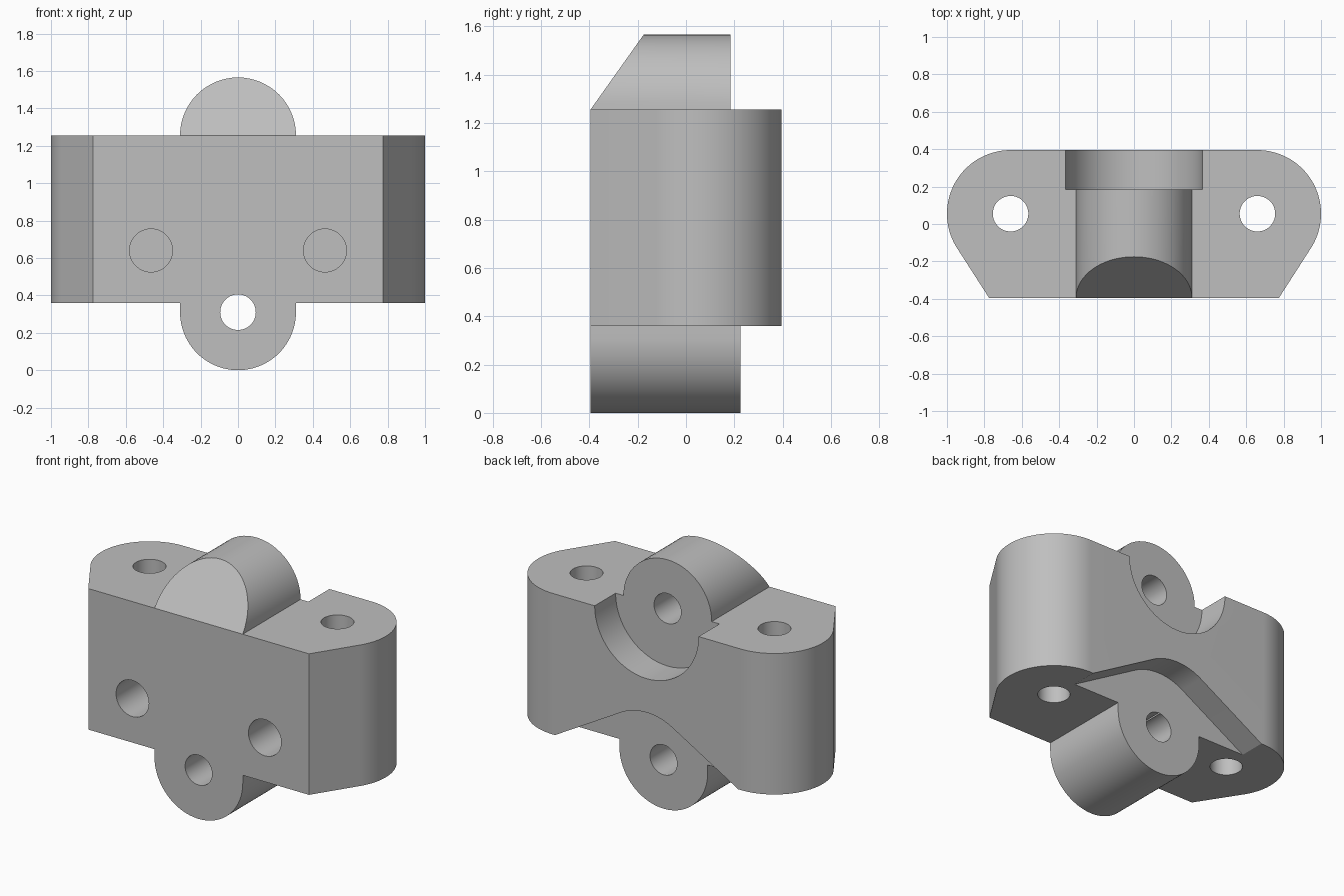
import bpy
import bmesh
from math import cos, sin, radians

if "Cube" in bpy.data.objects:
    bpy.data.objects.remove(bpy.data.objects["Cube"], do_unlink=True)

grey = bpy.data.materials.new("plain grey")
grey.use_nodes = True
colour = (0.52, 0.52, 0.52, 1)
grey.diffuse_color = colour
grey.node_tree.nodes["Principled BSDF"].inputs["Base Color"].default_value = colour

FRONT, BACK = -0.395, 0.395
BOTTOM, TOP = 0.36, 1.255
LOBE_R, CLEAR_R, BOLT_R = 0.31, 0.365, 0.095
LOW_Z = 0.31


def arc(cx, cy, r, start, end, steps=48):
    """Points along an arc, angles in degrees."""
    angles = [radians(start + (end - start) * i / steps) for i in range(steps + 1)]
    return [(cx + r * cos(a), cy + r * sin(a)) for a in angles]


def circle(cx, cy, r):
    return arc(cx, cy, r, 0, 360, 64)[:-1]


def prism(name, points, axis, low, high):
    """Extrude a 2D outline along one axis."""
    place = {"x": lambda a, b, h: (h, a, b),
             "y": lambda a, b, h: (a, h, b),
             "z": lambda a, b, h: (a, b, h)}[axis]
    bm = bmesh.new()
    base = [bm.verts.new(place(a, b, low)) for a, b in points]
    cap = [bm.verts.new(place(a, b, high)) for a, b in points]
    bm.faces.new(base)
    bm.faces.new(cap)
    for i in range(len(base)):
        j = (i + 1) % len(base)
        bm.faces.new((base[i], base[j], cap[j], cap[i]))
    bmesh.ops.recalc_face_normals(bm, faces=bm.faces)
    mesh = bpy.data.meshes.new(name)
    bm.to_mesh(mesh)
    bm.free()
    mesh.materials.append(grey)
    obj = bpy.data.objects.new(name, mesh)
    bpy.context.collection.objects.link(obj)
    return obj


def combine(target, tool, operation):
    """Apply a boolean and remove the tool."""
    bpy.ops.object.select_all(action="DESELECT")
    bpy.context.view_layer.objects.active = target
    target.select_set(True)
    mod = target.modifiers.new("join", "BOOLEAN")
    mod.operation = operation
    mod.solver = "EXACT"
    mod.object = tool
    bpy.ops.object.modifier_apply(modifier=mod.name)
    bpy.data.objects.remove(tool, do_unlink=True)


# Main block: rounded ears at the back, slanted sides towards the front
right_half = [(0.775, FRONT)] + arc(0.66, 0.055, 0.34, -32.6, 90)
outline = right_half + [(-x, y) for x, y in reversed(right_half)]
body = prism("bracket_body", outline, "z", BOTTOM, TOP)

# Round recess at the top of the back
combine(body, prism("top_recess", circle(0, TOP, CLEAR_R), "y", 0.185, 0.6), "DIFFERENCE")

# Splayed recess at the bottom of the back
foot_z = 0.2
foot_x = (CLEAR_R - cos(radians(30)) * (foot_z - LOW_Z)) / sin(radians(30))
splay = [(foot_x, foot_z)] + arc(0, LOW_Z, CLEAR_R, 60, 120) + [(-foot_x, foot_z)]
combine(body, prism("bottom_recess", splay, "y", 0.225, 0.6), "DIFFERENCE")

# Upper lobe with its sloped front
upper = prism("upper_lobe", circle(0, TOP, LOBE_R), "y", FRONT, 0.185)
slope = [(-0.466, 1.155), (-0.104, 1.665), (-0.6, 1.665), (-0.6, 1.155)]
combine(upper, prism("slope_cutter", slope, "x", -0.5, 0.5), "DIFFERENCE")
combine(body, upper, "UNION")

# Lower lobe with straight sides running into the block
tongue = arc(0, LOW_Z, LOBE_R, 180, 360) + [(LOBE_R, 0.45), (-LOBE_R, 0.45)]
combine(body, prism("lower_lobe", tongue, "y", FRONT, 0.225), "UNION")

# Holes: lower pivot, blind upper pivot, ear bolts and blind front sockets
holes = [prism("lower_pivot", circle(0, LOW_Z, BOLT_R), "y", -0.6, 0.6),
         prism("upper_pivot", circle(0, TOP, BOLT_R), "y", -0.2, 0.6)]
for side in (-1, 1):
    holes.append(prism("ear_bolt", circle(side * 0.66, 0.055, BOLT_R), "z", 0, 2))
    holes.append(prism("front_socket", circle(side * 0.465, 0.64, 0.115), "y", -0.6, -0.06))
for hole in holes:
    combine(body, hole, "DIFFERENCE")

bpy.ops.object.select_all(action="DESELECT")
body.select_set(True)
bpy.context.view_layer.objects.active = body
bpy.ops.object.shade_smooth_by_angle(angle=radians(25))
